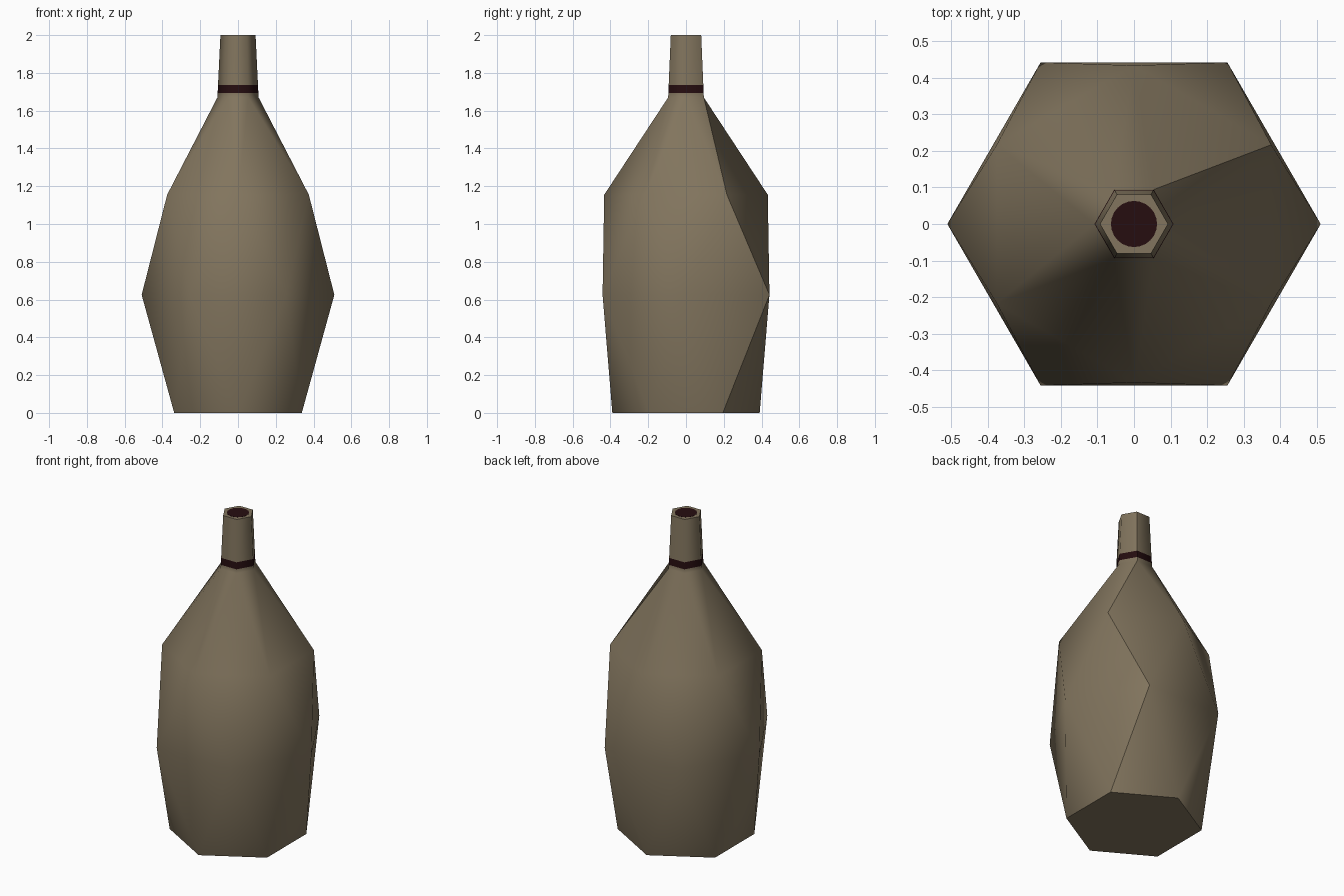
import bpy, bmesh, math

if "Cube" in bpy.data.objects:
    bpy.data.objects.remove(bpy.data.objects["Cube"])

SIDES = 6


def material(name, color):
    m = bpy.data.materials.new(name)
    m.diffuse_color = (*color, 1)
    m.use_nodes = True
    m.node_tree.nodes["Principled BSDF"].inputs["Base Color"].default_value = m.diffuse_color
    return m


stone = material("olive_clay", (0.224, 0.178, 0.112))
maroon = material("dark_maroon", (0.019, 0.004, 0.005))


def neck_radius(z):
    return 0.109 + (0.093 - 0.109) * (z - 1.67) / 0.33


# Rings: radius, height, turn in degrees of the first corner
rings = [(0.39, 0.0, 30), (0.51, 0.625, 60), (0.433, 1.155, 30)]
rings += [(neck_radius(z), z, 60) for z in (1.67, 1.694, 1.737, 2.0)]

bm = bmesh.new()
loops = []
for r, z, turn in rings:
    angles = [math.radians(turn + 360 * i / SIDES) for i in range(SIDES)]
    loops.append([bm.verts.new((r * math.cos(a), r * math.sin(a), z)) for a in angles])

# Walls: staggered rings are joined by triangles, the straight neck by quads
for k in range(len(rings) - 1):
    lo, hi = loops[k], loops[k + 1]
    step = rings[k + 1][2] - rings[k][2]
    for i in range(SIDES):
        j = (i + 1) % SIDES
        if step > 0:
            faces = [(lo[i], lo[j], hi[i]), (hi[i], lo[j], hi[j])]
        elif step < 0:
            faces = [(lo[i], hi[j], hi[i]), (lo[i], lo[j], hi[j])]
        else:
            faces = [(lo[i], lo[j], hi[j], hi[i])]
        for f in faces:
            face = bm.faces.new(f)
            face.smooth = True
            # Painted band round the bottom of the neck
            face.material_index = 1 if k == 4 else 0

# Flat base and top
bm.faces.new(loops[0][::-1])
bm.faces.new(loops[-1])

# Crisp rims and the hard seam running up one corner of each ring
seam = [loop[0] for loop in loops]
for e in bm.edges:
    on_seam = all(v in seam for v in e.verts)
    on_rim = any(all(v in loop for v in e.verts) for loop in (loops[0], loops[-1]))
    e.smooth = not (on_seam or on_rim)

mesh = bpy.data.meshes.new("bottle_body")
bm.to_mesh(mesh)
bm.free()
mesh.materials.append(stone)
mesh.materials.append(maroon)
body = bpy.data.objects.new("bottle_body", mesh)
bpy.context.collection.objects.link(body)

# Dark mouth painted on the top
bpy.ops.mesh.primitive_cylinder_add(vertices=24, radius=0.063, depth=0.002, location=(0, 0, 2.0))
mouth = bpy.context.object
mouth.name = "bottle_mouth"
mouth.data.materials.append(maroon)
